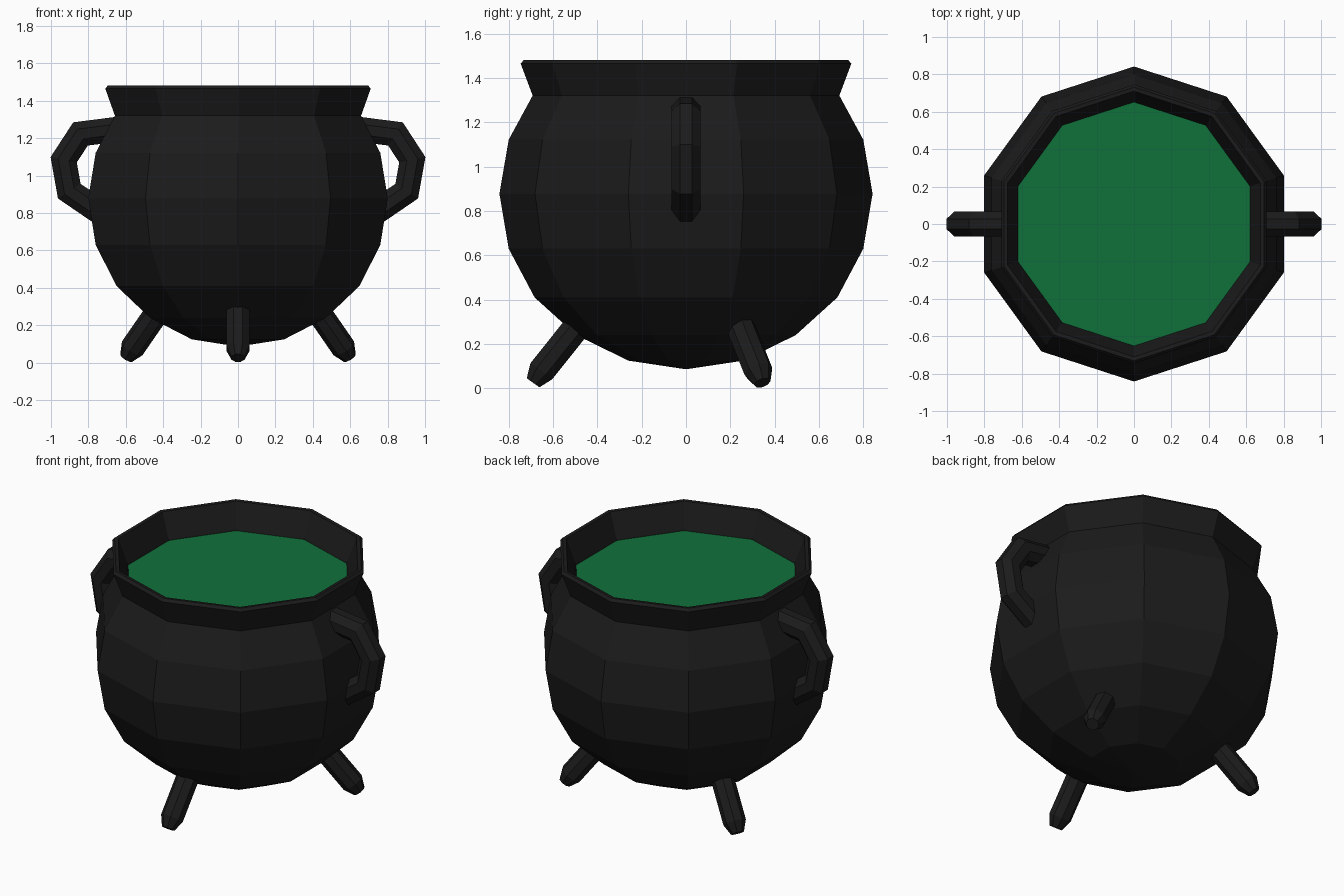
import bpy, bmesh
from math import sin, cos, pi, radians
from mathutils import Vector, Matrix

if "Cube" in bpy.data.objects:
    bpy.data.objects.remove(bpy.data.objects["Cube"])


def material(name, rgb):
    m = bpy.data.materials.new(name)
    m.diffuse_color = (*rgb, 1)
    m.use_nodes = True
    m.node_tree.nodes["Principled BSDF"].inputs["Base Color"].default_value = m.diffuse_color
    return m


iron = material("dark_iron", (0.011, 0.011, 0.011))
green = material("green_brew", (0.005, 0.165, 0.043))


def finish(bm, name, mat):
    bmesh.ops.recalc_face_normals(bm, faces=bm.faces)
    me = bpy.data.meshes.new(name)
    bm.to_mesh(me)
    bm.free()
    me.materials.append(mat)
    ob = bpy.data.objects.new(name, me)
    bpy.context.collection.objects.link(ob)
    return ob


def bridge(bm, rings):
    for a, b in zip(rings, rings[1:]):
        n = len(a)
        for i in range(n):
            j = (i + 1) % n
            bm.faces.new((a[i], a[j], b[j], b[i]))


def lathe_ring(bm, r, z, n=10):
    return [bm.verts.new((r * cos(pi / 2 + 2 * pi * i / n),
                          r * sin(pi / 2 + 2 * pi * i / n), z)) for i in range(n)]


def tube(name, path, radii, side, n=8):
    """Octagonal tube along a planar path; side is the plane's normal."""
    bm = bmesh.new()
    pts = [Vector(p) for p in path]
    side = Vector(side)
    rings = []
    for k, p in enumerate(pts):
        d_in = (p - pts[max(k - 1, 0)]).normalized()
        d_out = (pts[min(k + 1, len(pts) - 1)] - p).normalized()
        t = (d_in + d_out).normalized()
        # widen the ring at bends so the tube keeps its thickness
        miter = 1 / max(t.dot(d_in if k else d_out), 0.5)
        up = side.cross(t) * miter
        angs = [2 * pi * (i + 0.5) / n for i in range(n)]
        rings.append([bm.verts.new(p + radii[k] * (side * cos(a) + up * sin(a))) for a in angs])
    bridge(bm, rings)
    bm.faces.new(rings[0])
    bm.faces.new(rings[-1])
    return finish(bm, name, iron)


# Pot: ten-sided lathe, from the bottom over the flared rim and inside to the brew
profile = [(0.26, 0.125), (0.495, 0.24), (0.683, 0.41), (0.80, 0.63), (0.842, 0.878),
           (0.80, 1.122), (0.692, 1.321), (0.746, 1.465), (0.732, 1.482), (0.71, 1.48),
           (0.655, 1.33), (0.65, 1.31)]
bm = bmesh.new()
rings = [lathe_ring(bm, r, z) for r, z in profile]
bridge(bm, rings)
tip = bm.verts.new((0, 0, 0.086))
for i in range(10):
    bm.faces.new((tip, rings[0][(i + 1) % 10], rings[0][i]))
finish(bm, "pot", iron)

# Brew surface
bm = bmesh.new()
bm.faces.new(lathe_ring(bm, 0.652, 1.322))
finish(bm, "brew", green)

# Handles: angular loops on both sides
handle = [(0.63, 1.25), (0.842, 1.223), (0.932, 1.085), (0.902, 0.917), (0.735, 0.803)]
for name, s in (("right_handle", 1), ("left_handle", -1)):
    tube(name, [(s * x, 0, z) for x, z in handle], [0.072] * 5, (0, 1, 0))

# Legs: three splayed stubs with tapered feet
leg = [(0.435, 0.35), (0.653, 0.077), (0.69, 0.025)]
for name, deg in (("front_leg", -90), ("back_right_leg", 30), ("back_left_leg", 150)):
    a = radians(deg)
    tube(name, [(r * cos(a), r * sin(a), z) for r, z in leg],
         [0.066, 0.066, 0.038], (-sin(a), cos(a), 0))
